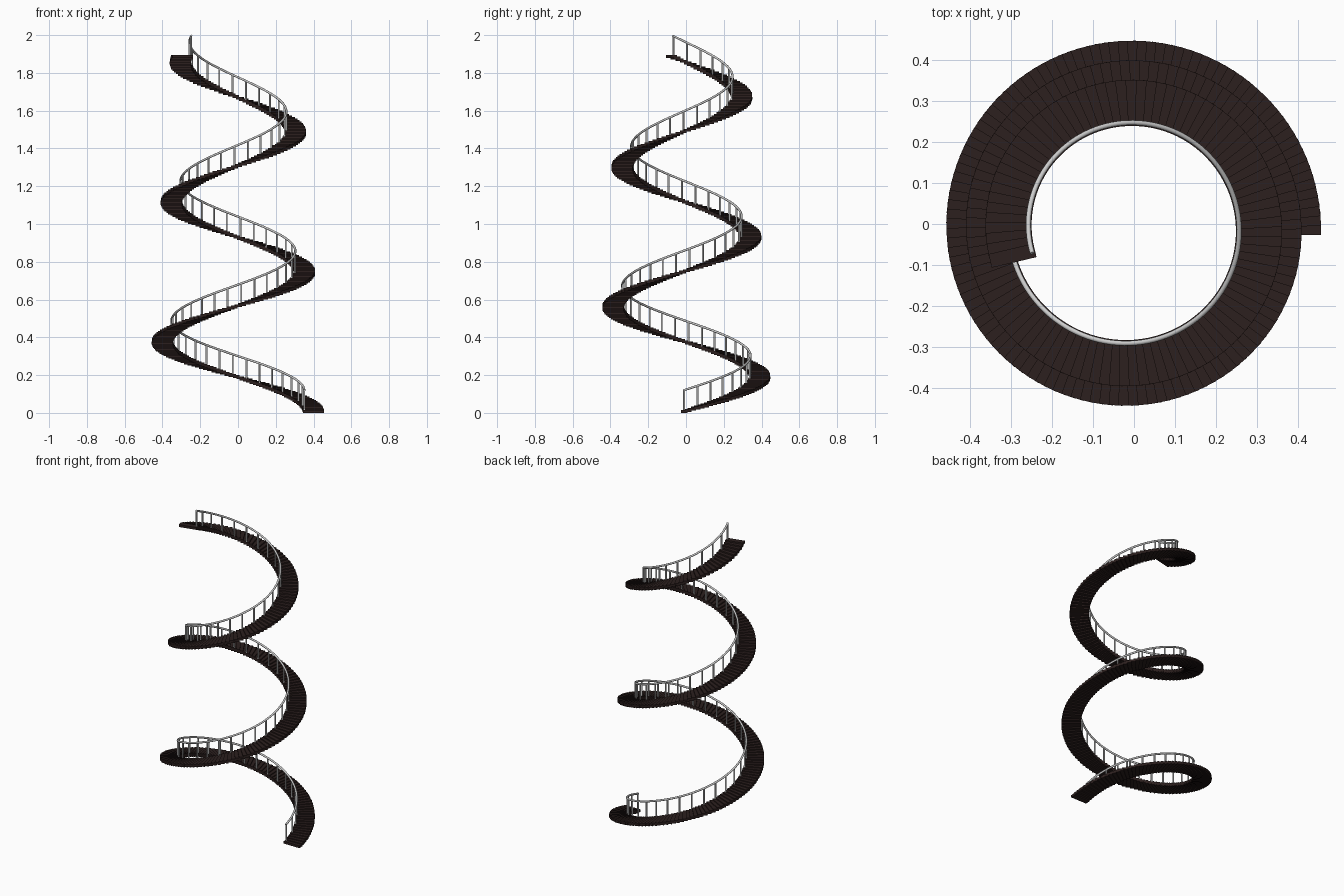
import bpy, bmesh, math
from mathutils import Matrix, Vector

if "Cube" in bpy.data.objects:
    bpy.data.objects.remove(bpy.data.objects["Cube"])

CX, CY = -0.0125, -0.01          # spiral axis
R_OUT, WIDTH = 0.4675, 0.112     # outer radius at the foot, tread width
SHRINK = 0.0238 / math.pi        # radius lost per radian
RISE = 0.741 / (2 * math.pi)     # height gained per radian
END = math.radians(913.3)
THICK, DEPTH = 0.015, 0.034
R_RAIL = R_OUT - 0.104
RAIL_R, POST_R = 0.006, 0.0052
POSTS, PER_POST = 67, 4          # post gaps, treads per gap


def spiral(a, radius, dz=0.0):
    r = radius - SHRINK * a
    return Vector((CX + r * math.cos(a), CY + r * math.sin(a),
                   THICK / 2 + RISE * a + dz))


def rail_height(a):
    """The rail sits slightly higher at the foot than at the top."""
    return 0.113 - 0.006 * a / END


def angles(n):
    """n + 1 angles evenly spaced by arc length along the rail."""
    total = R_RAIL * END - SHRINK * END ** 2 / 2
    return [(R_RAIL - math.sqrt(R_RAIL ** 2 - 2 * SHRINK * total * i / n)) / SHRINK
            for i in range(n + 1)]


def finish(bm, name):
    me = bpy.data.meshes.new(name)
    bm.to_mesh(me)
    bm.free()
    ob = bpy.data.objects.new(name, me)
    bpy.context.collection.objects.link(ob)
    return ob


# Treads: overlapping radial boards
bm = bmesh.new()
for a in angles(POSTS * PER_POST):
    m = (Matrix.Translation(spiral(a, R_OUT - WIDTH / 2))
         @ Matrix.Rotation(a, 4, 'Z')
         @ Matrix.Diagonal((WIDTH, DEPTH, THICK, 1)))
    bmesh.ops.create_cube(bm, size=1, matrix=m)
treads = finish(bm, "treads")
wood = bpy.data.materials.new("dark_wood")
wood.diffuse_color = (0.025, 0.014, 0.013, 1)
wood.use_nodes = True
wood.node_tree.nodes["Principled BSDF"].inputs["Base Color"].default_value = wood.diffuse_color
treads.data.materials.append(wood)

# Balusters on the inner edge
bm = bmesh.new()
for a in angles(POSTS):
    h = rail_height(a)
    bmesh.ops.create_cone(bm, cap_ends=True, segments=10, radius1=POST_R,
                          radius2=POST_R, depth=h,
                          matrix=Matrix.Translation(spiral(a, R_RAIL, h / 2)))
for f in bm.faces:
    f.smooth = len(f.verts) == 4
balusters = finish(bm, "balusters")

# Handrail tube following the spiral
cu = bpy.data.curves.new("handrail", 'CURVE')
cu.dimensions = '3D'
cu.bevel_depth = RAIL_R
cu.bevel_resolution = 3
cu.use_fill_caps = True
N = 300
sp = cu.splines.new('POLY')
sp.points.add(N)
a0, a1 = -POST_R / R_RAIL, END + POST_R / 0.24
for i, p in enumerate(sp.points):
    a = a0 + (a1 - a0) * i / N
    p.co = (*spiral(a, R_RAIL, rail_height(a)), 1)
sp.use_smooth = True
rail = bpy.data.objects.new("handrail", cu)
bpy.context.collection.objects.link(rail)
